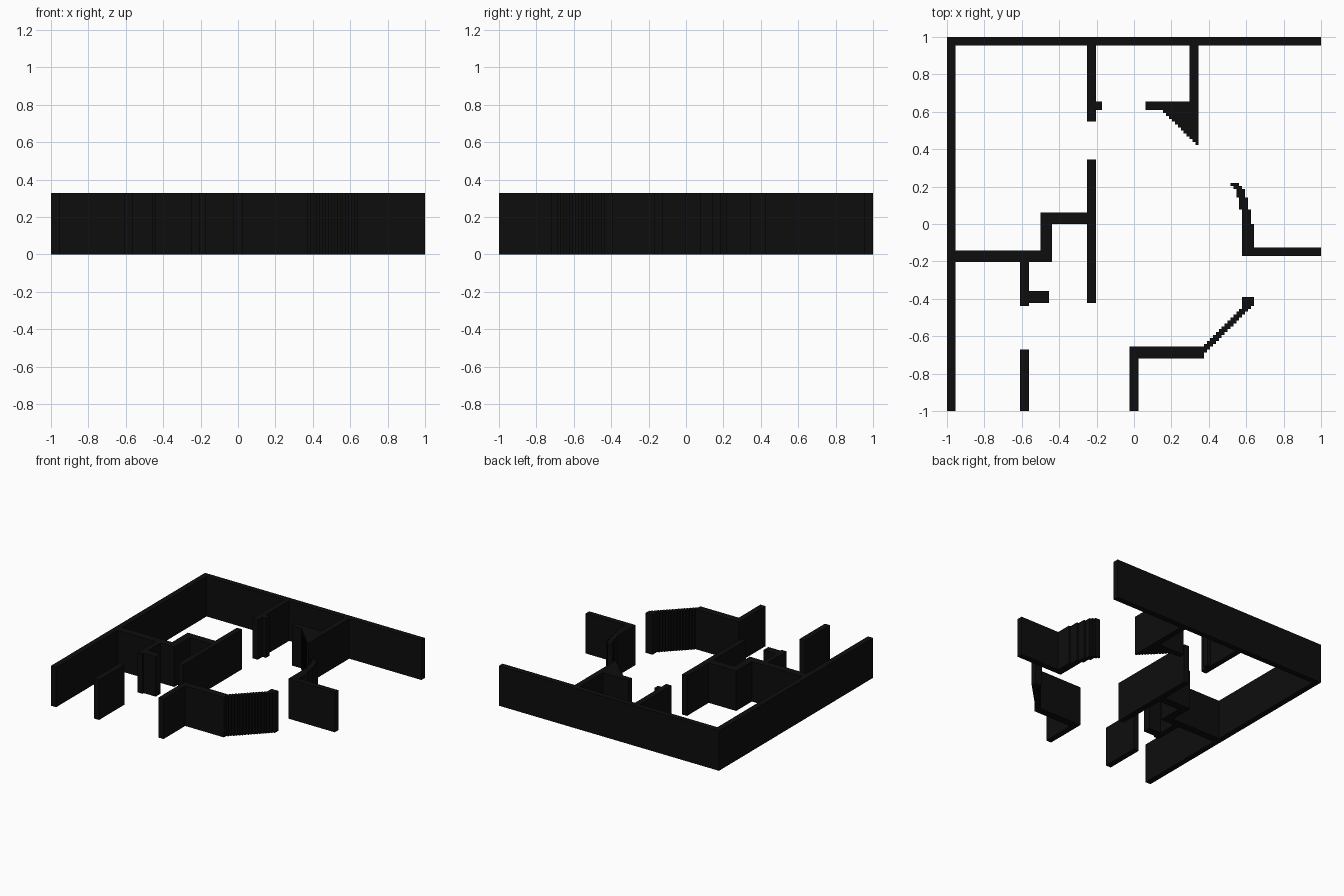
import bpy, bmesh

if "Cube" in bpy.data.objects:
    bpy.data.objects.remove(bpy.data.objects["Cube"])

CELL = 1 / 64        # plan is drawn on a 128 x 128 cell grid
HEIGHT = 0.328

mat = bpy.data.materials.new("near black")
mat.diffuse_color = (0.004, 0.004, 0.004, 1)
mat.use_nodes = True
mat.node_tree.nodes["Principled BSDF"].inputs["Base Color"].default_value = mat.diffuse_color


def walls(name, rects):
    """Merge cell rectangles (x0, x1, y0, y1) into one plan and extrude it up."""
    xs = sorted({v for r in rects for v in r[:2]})
    ys = sorted({v for r in rects for v in r[2:]})
    bm = bmesh.new()
    verts = {}

    def vert(x, y):
        if (x, y) not in verts:
            verts[x, y] = bm.verts.new((x * CELL, y * CELL, 0))
        return verts[x, y]

    for x0, x1 in zip(xs, xs[1:]):
        for y0, y1 in zip(ys, ys[1:]):
            if any(r[0] <= x0 and x1 <= r[1] and r[2] <= y0 and y1 <= r[3] for r in rects):
                bm.faces.new([vert(x0, y0), vert(x1, y0), vert(x1, y1), vert(x0, y1)])
    ext = bmesh.ops.extrude_face_region(bm, geom=bm.faces[:], use_keep_orig=True)
    top = [g for g in ext["geom"] if isinstance(g, bmesh.types.BMVert)]
    bmesh.ops.translate(bm, verts=top, vec=(0, 0, HEIGHT))
    bmesh.ops.recalc_face_normals(bm, faces=bm.faces[:])
    # clean up the grid lines on flat faces
    bmesh.ops.dissolve_limit(bm, angle_limit=0.01, verts=bm.verts[:], edges=bm.edges[:])
    me = bpy.data.meshes.new(name)
    bm.to_mesh(me)
    bm.free()
    me.materials.append(mat)
    ob = bpy.data.objects.new(name, me)
    bpy.context.collection.objects.link(ob)
    return ob


# Outer walls with the back room and left room partitions joined to them
back_wedge = [(10 + i, 22, 38 - i, 39 - i) for i in range(12)]
walls("outer_and_room_walls", [
    (-64, 64, 61, 64), (-64, -61, -64, 64),            # outer corner
    (-16, -13, 35, 61), (-13, -11, 39, 42),            # back left partition, nub
    (19, 22, 39, 61), (4, 22, 39, 42),                 # back right partition
    (-61, -28, -13, -9), (-32, -28, -13, 4),           # stepped partition
    (-32, -16, 0, 4), (-16, -13, -27, 22),             # centre wall
    (-39, -36, -28, -13), (-36, -29, -27, -23),        # closet stub
] + back_wedge)

# Short front wall
walls("front_left_wall", [(-39, -36, -64, -43)])

# Front room wall with the stepped diagonal
diagonal = [(j + 66, j + 69, j, j + 1) for j in range(-45, -28)]
walls("front_diagonal_wall", [
    (-1.5, 1.5, -64, -42), (-1.5, 24, -46, -42), (37, 41, -28, -25),
] + diagonal)

# Right wall with the curved end
walls("right_curved_wall", [
    (37, 64, -11, -8), (37, 41, -11, 0), (37, 40, 0, 5), (36, 39, 5, 9),
    (35, 38, 9, 12), (34, 37, 12, 13), (33, 36, 13, 14),
])
